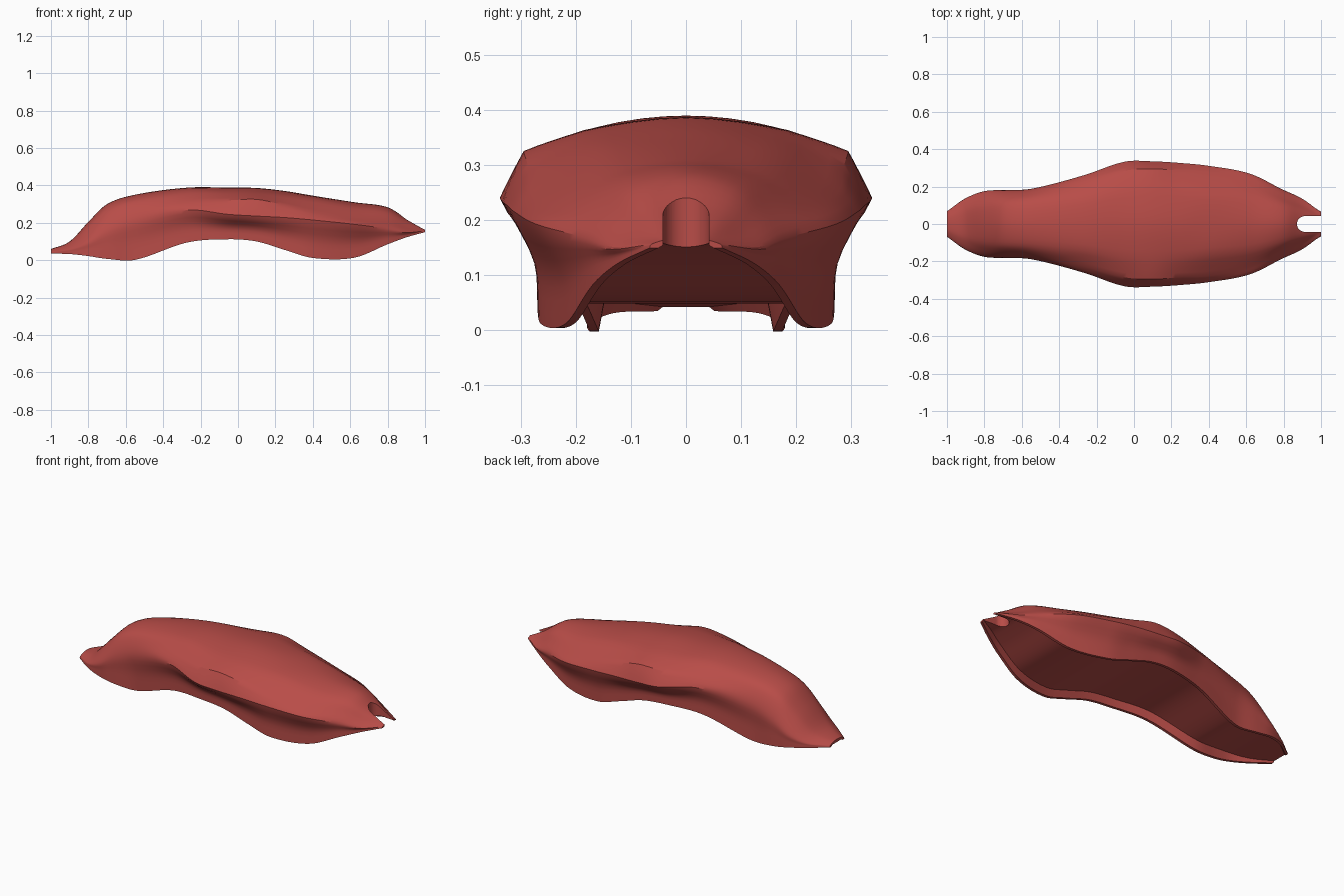
import bpy, bmesh, math

if "Cube" in bpy.data.objects:
    bpy.data.objects.remove(bpy.data.objects["Cube"])

# Cross-section stations: x, ridge z, then y,z of shoulder, side crease, widest point, lower rim
STATIONS = [
    (-1.0, .060, .030, .058, .050, .052, .064, .045, .068, .035),
    (-.90, .100, .065, .095, .105, .080, .134, .060, .138, .033),
    (-.80, .205, .090, .190, .140, .150, .173, .100, .174, .022),
    (-.70, .300, .095, .282, .142, .240, .178, .160, .180, .007),
    (-.55, .350, .105, .333, .157, .288, .188, .210, .176, .002),
    (-.27, .388, .140, .370, .225, .315, .260, .268, .222, .095),
    (-.05, .388, .180, .365, .285, .320, .333, .245, .260, .112),
    (.10, .386, .185, .362, .295, .325, .335, .236, .268, .100),
    (.25, .370, .180, .345, .285, .293, .326, .228, .270, .055),
    (.40, .345, .165, .325, .278, .255, .311, .215, .264, .012),
    (.62, .310, .140, .285, .228, .225, .269, .192, .218, .013),
    (.80, .283, .090, .262, .140, .215, .181, .168, .168, .085),
    (.90, .222, .062, .212, .102, .178, .134, .152, .124, .122),
    (1.0, .165, .030, .165, .045, .163, .060, .158, .066, .150),
]


def hermite(ts, vals, t):
    """Smooth curve through vals at the knots ts."""
    n = len(ts)
    i = max(j for j in range(n - 1) if ts[j] <= t + 1e-9)
    h = ts[i + 1] - ts[i]

    def slope(j):
        a, b = max(j - 1, 0), min(j + 1, n - 1)
        return (vals[b] - vals[a]) / (ts[b] - ts[a])
    u = (t - ts[i]) / h
    return ((2*u**3 - 3*u*u + 1) * vals[i] + (u**3 - 2*u*u + u) * h * slope(i)
            + (3*u*u - 2*u**3) * vals[i + 1] + (u**3 - u*u) * h * slope(i + 1))


XS = [s[0] for s in STATIONS]
SUB = 4


def half_section(x):
    """Points from the ridge down to the lower rim, then in to the recessed underside."""
    top, sy, sz, cy, cz, wy, wz, by, bz = [
        hermite(XS, [s[k] for s in STATIONS], x) for k in range(1, 10)]
    pts = [(-sy, sz), (0, top), (sy, sz), (cy, cz), (wy, wz),
           (.14*wy + .86*by, (wz + bz) / 2), (by, bz)]
    knots = list(range(len(pts)))
    crisp = .8 * max(0, 1 - abs((x - .2) / .58) ** 4)   # side crease fades at both ends
    out = []
    for j in range(SUB * 5 + 1):
        t = 1 + j / SUB
        i = min(int(t), 5)
        u = t - i
        k = crisp if 2 <= t <= 4 else 0
        out.append(tuple(
            (1 - k) * hermite(knots, [p[a] for p in pts], t)
            + k * (pts[i][a] * (1 - u) + pts[i + 1][a] * u) for a in (0, 1)))
    # Underside recess, shallower towards both tips
    depth = hermite([-1, -.9, -.7, 0, .87, 1], [.008, .018, .05, .042, .04, .006], x)
    out += [(by - .016, bz), (by - .026, bz + depth), ((by - .026) / 2, bz + depth),
            (0, bz + depth)]
    return out


red = bpy.data.materials.new("matte red")
red.diffuse_color = (.48, .073, .064, 1)
red.use_nodes = True
red.node_tree.nodes["Principled BSDF"].inputs["Base Color"].default_value = red.diffuse_color

# Body: lofted closed sections, mirrored across the centre
bm = bmesh.new()
rows = []
N = 100
for i in range(N + 1):
    x = -1 + 2 * i / N
    half = half_section(x)
    section = half + [(-y, z) for y, z in half[-2:0:-1]]
    rows.append([bm.verts.new((x, y, z)) for y, z in section])
for a, b in zip(rows, rows[1:]):
    for j in range(len(a)):
        k = (j + 1) % len(a)
        bm.faces.new((a[j], a[k], b[k], b[j]))
bm.faces.new(rows[0])
bm.faces.new(rows[-1][::-1])
bmesh.ops.recalc_face_normals(bm, faces=bm.faces)
if bm.calc_volume(signed=True) < 0:
    bmesh.ops.reverse_faces(bm, faces=bm.faces)
mesh = bpy.data.meshes.new("body_shell")
bm.to_mesh(mesh)
bm.free()
shell = bpy.data.objects.new("body_shell", mesh)
bpy.context.collection.objects.link(shell)
mesh.materials.append(red)

# Rounded slot cutter at the nose
R, CX = .042, .913
bm = bmesh.new()
outline = [(CX + R * math.cos(a), R * math.sin(a))
           for a in [math.pi / 2 + math.pi * k / 20 for k in range(21)]]
outline += [(1.2, -R), (1.2, R)]
face = bm.faces.new([bm.verts.new((x, y, -.1)) for x, y in outline])
ext = bmesh.ops.extrude_face_region(bm, geom=[face])
bmesh.ops.translate(bm, vec=(0, 0, .6),
                    verts=[v for v in ext["geom"] if isinstance(v, bmesh.types.BMVert)])
bmesh.ops.recalc_face_normals(bm, faces=bm.faces)
cut_mesh = bpy.data.meshes.new("nose_slot_cutter")
bm.to_mesh(cut_mesh)
bm.free()
cut_mesh.materials.append(red)
cutter = bpy.data.objects.new("nose_slot_cutter", cut_mesh)
bpy.context.collection.objects.link(cutter)
cutter.hide_render = True

slot = shell.modifiers.new("nose_slot", 'BOOLEAN')
slot.operation = 'DIFFERENCE'
slot.solver = 'EXACT'
slot.object = cutter

# Bake the slot, then smooth shading with sharp edges
bpy.context.view_layer.objects.active = shell
shell.select_set(True)
bpy.ops.object.modifier_apply(modifier="nose_slot")
bpy.data.objects.remove(cutter)
bpy.ops.object.shade_smooth_by_angle(angle=math.radians(28))
